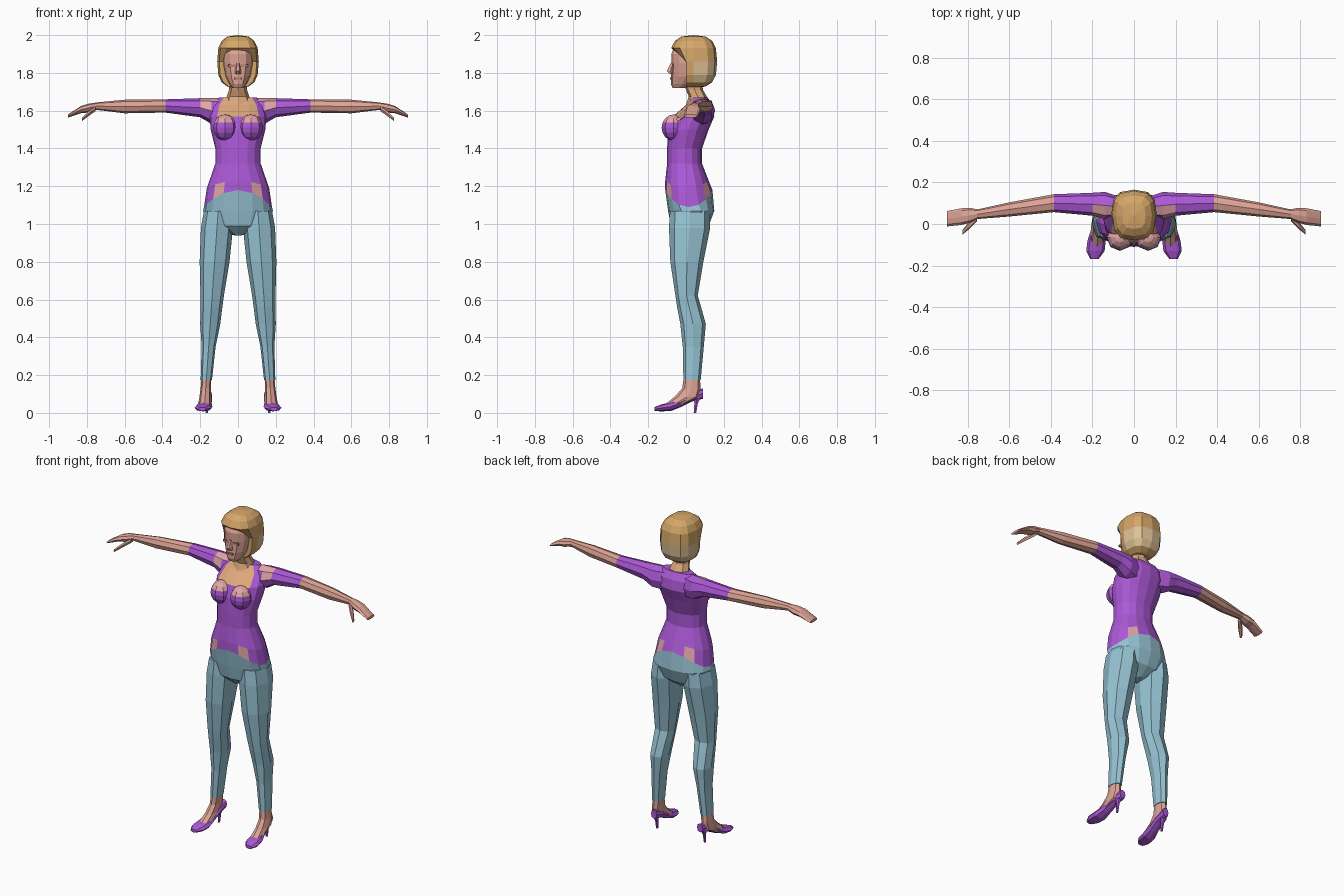
import bpy, bmesh, math
from mathutils import Matrix

if "Cube" in bpy.data.objects:
    bpy.data.objects.remove(bpy.data.objects["Cube"], do_unlink=True)

PALETTE = {
    "skin": (.73, .37, .3),
    "warm skin": (.73, .39, .2),
    "pink skin": (.76, .38, .39),
    "violet cloth": (.42, .1, .69),
    "blue denim": (.31, .55, .66),
    "blond hair": (.66, .38, .14),
    "pale hair": (.73, .54, .31),
    "rosy shade": (.51, .2, .17),
}
NAMES = list(PALETTE)
for material_name, rgb in PALETTE.items():
    material = bpy.data.materials.new(material_name)
    material.use_nodes = True
    material.diffuse_color = (*rgb, 1)
    shader = material.node_tree.nodes["Principled BSDF"]
    shader.inputs["Base Color"].default_value = (*rgb, 1)


def soften(value, power):
    """Raise to a power but keep the sign, so round shapes turn boxier."""
    return math.copysign(abs(value) ** power, value)


def finish(bm, name, colour):
    """Colour is a palette name, or a rule taking a face centre and normal."""
    bmesh.ops.recalc_face_normals(bm, faces=bm.faces)
    bm.normal_update()
    for face in bm.faces:
        choice = colour(face.calc_center_median(), face.normal) if callable(colour) else colour
        face.material_index = NAMES.index(choice)
    mesh = bpy.data.meshes.new(name)
    bm.to_mesh(mesh)
    bm.free()
    for material_name in NAMES:
        mesh.materials.append(bpy.data.materials[material_name])
    bpy.context.collection.objects.link(bpy.data.objects.new(name, mesh))


def loft(name, axis, rings, colour, path=lambda along: 0, sag=lambda along: 0, sides=8, mirror=1):
    """Skin rings of (position, half width, low, high); path gives their centres,
    and sag lowers the flanks of a ring."""
    bm = bmesh.new()
    loops = []
    for along, half, low, high in rings:
        loop = []
        for k in range(sides):
            angle = math.tau * k / sides
            c, s = soften(math.cos(angle), .9), soften(math.sin(angle), .9)
            u = path(along) + half * c
            v = (low + high + (high - low) * s) / 2
            p = along - sag(along) * c * c
            x, y, z = {"x": (p, u, v), "y": (u, p, v), "z": (u, v, p)}[axis]
            loop.append(bm.verts.new((x * mirror, y, z)))
        loops.append(loop)
    for lower, upper in zip(loops, loops[1:]):
        for k in range(sides):
            j = (k + 1) % sides
            bm.faces.new((lower[k], lower[j], upper[j], upper[k]))
    bm.faces.new(loops[0])
    bm.faces.new(loops[-1])
    finish(bm, name, colour)


def ball(centre, size, segments, power=1):
    bm = bmesh.new()
    bmesh.ops.create_uvsphere(bm, u_segments=segments, v_segments=8, radius=1)
    for vert in bm.verts:
        vert.co = [soften(t, power) for t in vert.co]
    bm.transform(Matrix.Translation(centre) @ Matrix.Diagonal((*size, 1)))
    return bm


def plate(name, centre, size, colour):
    bm = bmesh.new()
    bmesh.ops.create_cube(bm, size=1)
    bm.transform(Matrix.Translation(centre) @ Matrix.Diagonal((*size, 1)))
    finish(bm, name, colour)


# Torso: denim hips, violet top, bare patches at waist and neckline
WAISTBAND = 1.18


def torso_colour(centre, normal):
    x = abs(centre.x)
    if centre.z < WAISTBAND - .01 - .09 * min(1, x / .18) ** 2:
        return "blue denim"
    if centre.z < 1.21 and .06 < x < .13:
        return "pink skin"
    if centre.z > 1.58 and centre.y < .06 and x < .09:
        return "warm skin"
    return "violet cloth"


loft("torso", "z", [
    (.94, .02, -.03, .06),
    (.99, .15, -.08, .12),
    (1.07, .185, -.095, .15),
    (WAISTBAND, .18, -.11, .14),
    (1.23, .165, -.11, .12),
    (1.32, .12, -.1, .085),
    (1.4, .12, -.1, .085),
    (1.5, .145, -.095, .12),
    (1.57, .15, -.07, .15),
    (1.63, .135, 0, .14),
    (1.67, .1, .035, .115),
], torso_colour, sag=lambda z: max(0, .09 - abs(z - WAISTBAND)), sides=16)

# Neck and head
loft("neck", "z", [
    (1.63, .075, 0, .125),
    (1.675, .06, .015, .11),
    (1.71, .048, 0, .09),
    (1.78, .046, -.02, .08),
], "warm skin")
loft("head", "z", [
    (1.72, .03, -.07, 0),
    (1.74, .045, -.08, .04),
    (1.78, .065, -.08, .08),
    (1.85, .08, -.076, .1),
    (1.9, .078, -.078, .1),
    (1.94, .06, -.06, .09),
], "skin", sides=12)
loft("nose", "z", [
    (1.795, .017, -.09, -.06),
    (1.81, .016, -.104, -.06),
    (1.855, .008, -.08, -.06),
], "skin", sides=6)
plate("mouth", (0, -.08, 1.77), (.042, .009, .01), "rosy shade")

# Bobbed hair, cut back below the fringe to free the face
hair = ball((0, .04, 1.86), (.11, .125, .14), 12, power=.7)
for vert in hair.verts:
    if vert.co.z < 1.89:
        vert.co.y = max(vert.co.y, 0)
finish(hair, "hair", lambda centre, normal:
       "pale hair" if 1.76 < centre.z < 1.84 and centre.y > .03 else "blond hair")


def arm_colour(centre, normal):
    x = abs(centre.x)
    if x > .385:
        return "skin"
    bare = x < .25 and normal.z > .3 and centre.y < .09
    return "pink skin" if bare else "violet cloth"


def bust_colour(centre, normal):
    return "pink skin" if centre.z > 1.53 else "violet cloth"


def arm_path(x):
    return .1 - .15 * max(0, x - .4) - .1 * max(0, .25 - x)


def leg_path(z):
    return .18 - .07 * z


def shoe_path(y):
    return .17 - .12 * y


for mirror, label in ((1, "left_"), (-1, "right_")):
    plate(label + "eye", (.035 * mirror, -.07, 1.838), (.036, .009, .012), "rosy shade")
    bust = ball((.068 * mirror, -.065, 1.51), (.064, .064, .07), 8)
    finish(bust, label + "bust", bust_colour)

    # Sleeved arm with a bare forearm, a hand of joined fingers and a thumb
    loft(label + "arm", "x", [
        (.07, .05, 1.52, 1.668),
        (.14, .065, 1.53, 1.668),
        (.2, .055, 1.565, 1.666),
        (.385, .043, 1.59, 1.66),
        (.6, .034, 1.586, 1.658),
        (.755, .023, 1.605, 1.643),
    ], arm_colour, path=arm_path, mirror=mirror)
    loft(label + "hand", "x", [
        (.75, .023, 1.605, 1.643),
        (.79, .036, 1.59, 1.637),
        (.83, .04, 1.587, 1.625),
        (.9, .037, 1.563, 1.58),
    ], "skin", path=arm_path, mirror=mirror)
    loft(label + "thumb", "x", [
        (.755, .016, 1.595, 1.625),
        (.79, .018, 1.57, 1.6),
        (.825, .011, 1.545, 1.565),
    ], "skin", path=lambda x: .03 - (x - .755), sides=6, mirror=mirror)

    # Trouser leg
    loft(label + "leg", "z", [
        (1.07, .075, -.085, .125),
        (.98, .085, -.09, .128),
        (.8, .079, -.083, .092),
        (.62, .062, -.056, .062),
        (.56, .058, -.047, .08),
        (.47, .053, -.03, .105),
        (.35, .037, -.017, .094),
        (.175, .03, -.014, .078),
    ], "blue denim", path=leg_path, mirror=mirror)

    # Bare instep inside a pointed shoe with a narrow heel
    loft(label + "foot", "z", [
        (.2, .026, -.01, .072),
        (.13, .027, -.02, .078),
        (.085, .03, -.06, .07),
        (.05, .034, -.105, 0),
    ], "skin", path=leg_path, mirror=mirror)
    loft(label + "shoe", "y", [
        (-.168, .02, .01, .03),
        (-.13, .044, .008, .045),
        (-.08, .044, .01, .056),
        (-.03, .034, .03, .075),
        (.03, .03, .06, .11),
        (.09, .02, .075, .13),
    ], "violet cloth", path=shoe_path, mirror=mirror)
    loft(label + "heel", "z", [
        (0, .007, .04, .055),
        (.05, .009, .043, .064),
        (.095, .022, .035, .088),
    ], "violet cloth", path=lambda z: .165, sides=6, mirror=mirror)
